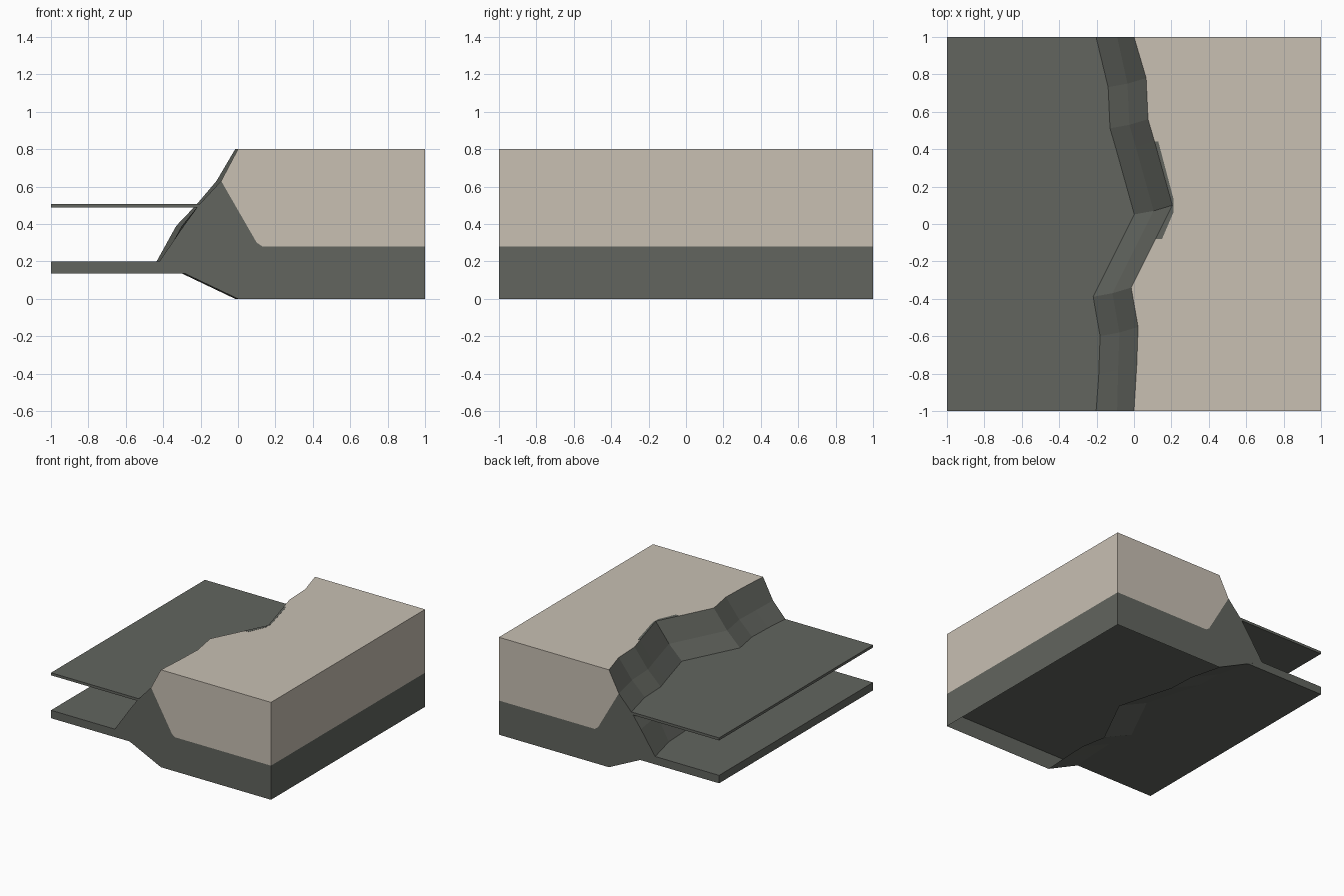
import bpy
import bmesh

cube = bpy.data.objects.get("Cube")
if cube:
    bpy.data.objects.remove(cube, do_unlink=True)


def material(name, rgb):
    mat = bpy.data.materials.new(name)
    mat.use_nodes = True
    mat.diffuse_color = (*rgb, 1)
    bsdf = mat.node_tree.nodes["Principled BSDF"]
    bsdf.inputs["Base Color"].default_value = (*rgb, 1)
    bsdf.inputs["Roughness"].default_value = 0.9
    return mat


ROCK = material("dark rock", (0.122, 0.13, 0.114))
SAND = material("pale sand", (0.58, 0.525, 0.45))


def finish(name, bm, *mats):
    bmesh.ops.recalc_face_normals(bm, faces=bm.faces)
    mesh = bpy.data.meshes.new(name)
    bm.to_mesh(mesh)
    bm.free()
    for mat in mats:
        mesh.materials.append(mat)
    obj = bpy.data.objects.new(name, mesh)
    bpy.context.collection.objects.link(obj)
    return obj


def prism(name, outline, z0, z1, mat):
    """Flat slab from a plan outline."""
    bm = bmesh.new()
    low = [bm.verts.new((x, y, z0)) for x, y in outline]
    high = [bm.verts.new((x, y, z1)) for x, y in outline]
    bm.faces.new(low)
    bm.faces.new(high)
    for i in range(len(low)):
        j = (i + 1) % len(low)
        bm.faces.new((low[i], low[j], high[j], high[i]))
    return finish(name, bm, mat)


# Cliff section (x, z, bulge, shift along y) from rim to foot to underside
SECTION = [(0, 0.8, 0, 0), (-0.09, 0.63, -0.01, -0.03), (-0.21, 0.5, 0, -0.05),
           (-0.29, 0.39, -0.025, -0.05), (-0.42, 0.2, 0, -0.05), (0, 0, 0, -0.03)]
# Stations along the coast (y, x offset)
STATIONS = [(-1, 0), (-0.75, 0.015), (-0.55, 0.022), (-0.34, -0.015), (-0.08, 0.115),
            (0.1, 0.205), (0.44, 0.11), (0.56, 0.075), (0.78, 0.065), (1, 0)]
LAYER = 0.28   # height of the rock layer under the sand

bm = bmesh.new()


def face(verts, mat=0):
    bm.faces.new(verts).material_index = mat


rings, walls = [], []
for y, dx in STATIONS:
    inner = abs(y) < 1
    rings.append([bm.verts.new((x + dx + bulge * inner, y + shift * inner, z))
                  for x, z, bulge, shift in SECTION])
    walls.append([bm.verts.new((1, y, z)) for z in (0.8, LAYER, 0)])

# Faceted cliff, flat top and layered outer wall
for a, b, wa, wb in zip(rings, rings[1:], walls, walls[1:]):
    for i in range(len(SECTION) - 1):
        face((a[i], a[i + 1], b[i + 1], b[i]))
    face((a[0], b[0], wb[0], wa[0]), 1)
    face((wa[0], wb[0], wb[1], wa[1]), 1)
    face((wa[1], wb[1], wb[2], wa[2]))

# End faces: sand lens above, rock below
for ring, wall, y in ((rings[0], walls[0], -1), (rings[-1], walls[-1], 1)):
    seam = [bm.verts.new((x, y, z)) for x, z in ((0.1, 0.3), (0.13, LAYER))]
    face([ring[0], ring[1], *seam, wall[1], wall[0]], 1)
    face([*ring[1:], wall[2], wall[1], seam[1], seam[0]])
finish("cliff_block", bm, ROCK, SAND)


def rectangle(x0, x1, y):
    return [(x0, -y), (x1, -y), (x1, y), (x0, y)]


# Sea floor runs under the whole block, water sheet stops inside the cliff
prism("sea_floor", rectangle(-1, 0.998, 0.999), 0.135, 0.2, ROCK)
prism("water_sheet", rectangle(-1, 0.04, 0.999), 0.487, 0.508, ROCK)

# Exposed rock along the inner bend of the rim
prism("rim_rock", [(0.11, 0.44), (0.13, 0.44), (0.212, 0.13), (0.21, 0.06),
                   (0.15, -0.08), (0.115, -0.08), (0.205, 0.1)], 0.795, 0.801, ROCK)
